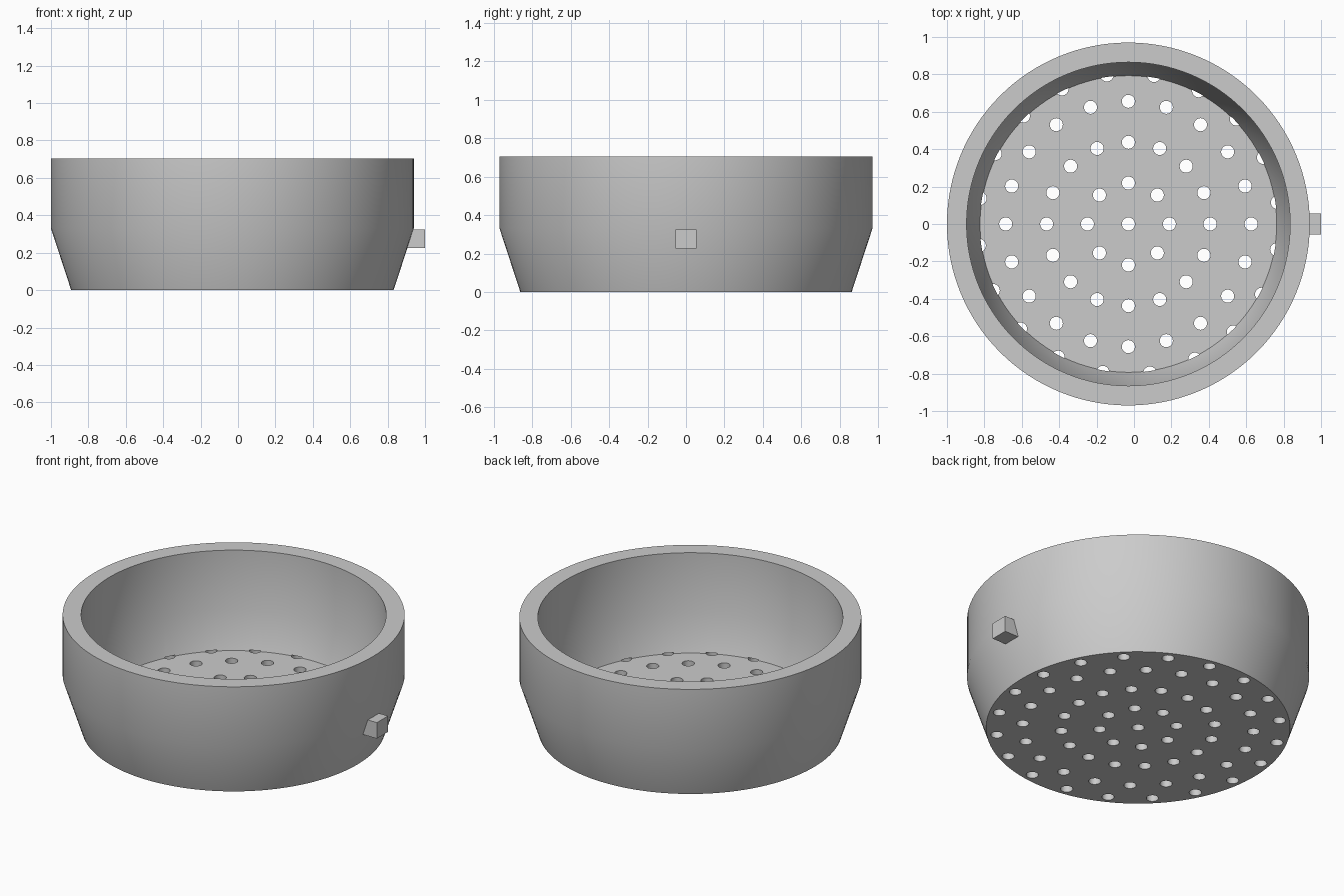
import bpy, bmesh, math
from mathutils import Matrix

if "Cube" in bpy.data.objects:
    bpy.data.objects.remove(bpy.data.objects["Cube"], do_unlink=True)

CENTRE_X = -0.03
FLOOR = 0.11
SEGMENTS = 128

grey = bpy.data.materials.new("plain_grey")
grey.use_nodes = True
grey.diffuse_color = (0.6, 0.6, 0.6, 1)
grey.node_tree.nodes["Principled BSDF"].inputs["Base Color"].default_value = (0.6, 0.6, 0.6, 1)


def make_object(name, bm):
    bmesh.ops.recalc_face_normals(bm, faces=bm.faces)
    mesh = bpy.data.meshes.new(name)
    bm.to_mesh(mesh)
    bm.free()
    mesh.materials.append(grey)
    obj = bpy.data.objects.new(name, mesh)
    bpy.context.collection.objects.link(obj)
    return obj


def lathe(name, profile):
    """Revolve (radius, z) points and close both ends with flat caps."""
    bm = bmesh.new()
    rings = []
    for r, z in profile:
        rings.append([bm.verts.new((CENTRE_X + r * math.cos(a), r * math.sin(a), z))
                      for a in (2 * math.pi * i / SEGMENTS for i in range(SEGMENTS))])
    for low, high in zip(rings, rings[1:]):
        for i in range(SEGMENTS):
            j = (i + 1) % SEGMENTS
            bm.faces.new((low[i], low[j], high[j], high[i]))
    bm.faces.new(rings[0])
    bm.faces.new(rings[-1])
    return make_object(name, bm)


# Basket: tapered foot, straight wall, flat rim, hollow inside
basket = lathe("basket", [(0.862, 0), (0.97, 0.33), (0.97, 0.705),
                          (0.865, 0.705), (0.865, 0.33), (0.793, FLOOR)])

# Drain holes: concentric rings of (radius, count, start angle)
bm = bmesh.new()
for radius, count, start in [(0, 1, 0), (0.219, 8, 0), (0.437, 16, 0),
                             (0.656, 20, 0), (0.805, 20, 8.2)]:
    for i in range(count):
        a = math.radians(start) + 2 * math.pi * i / count
        place = Matrix.Translation((CENTRE_X + radius * math.cos(a), radius * math.sin(a), 0.0075))
        bmesh.ops.create_cone(bm, cap_ends=True, segments=24, radius1=0.035,
                              radius2=0.035, depth=0.215, matrix=place)
holes = make_object("hole_cutter", bm)
holes.hide_render = True

cut = basket.modifiers.new("drain_holes", "BOOLEAN")
cut.operation = "DIFFERENCE"
cut.solver = "EXACT"
cut.object = holes
bpy.context.view_layer.update()
depsgraph = bpy.context.evaluated_depsgraph_get()
pierced = bpy.data.meshes.new_from_object(basket.evaluated_get(depsgraph))
basket.modifiers.clear()
basket.data = pierced
bpy.data.objects.remove(holes, do_unlink=True)

# Smooth walls with a crisp rim and hole edges
bpy.ops.object.select_all(action="DESELECT")
basket.select_set(True)
bpy.context.view_layer.objects.active = basket
bpy.ops.object.shade_smooth_by_angle(angle=math.radians(30))

# Small square peg on the left side, rooted in the wall
bm = bmesh.new()
bmesh.ops.create_cube(bm, size=1, matrix=Matrix.Translation((0.95, 0, 0.275))
                      @ Matrix.Diagonal((0.1, 0.11, 0.1, 1)))
make_object("side_peg", bm)
